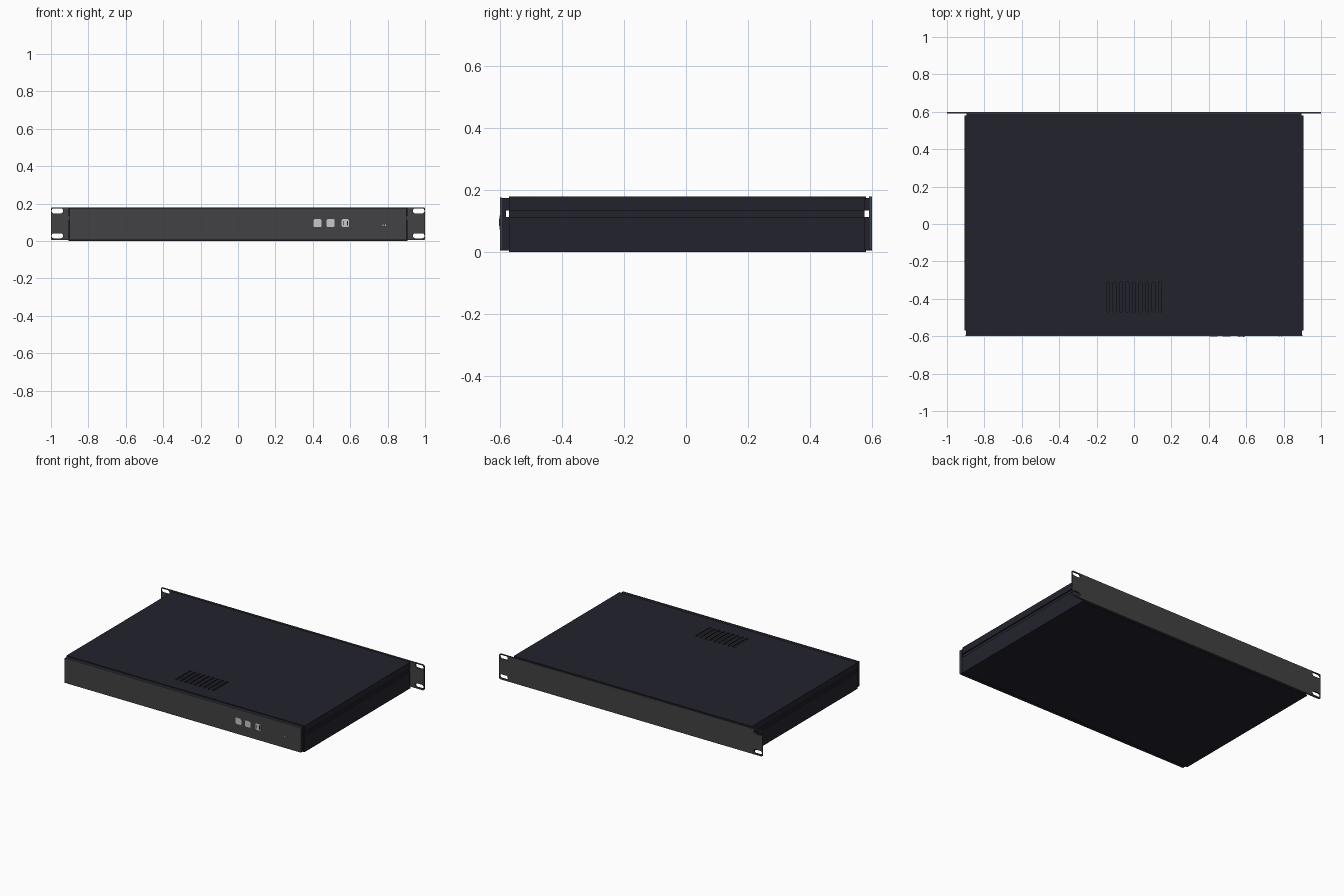
import bpy, math
from mathutils import Matrix

if "Cube" in bpy.data.objects:
    bpy.data.objects.remove(bpy.data.objects["Cube"])


def material(name, rgb):
    m = bpy.data.materials.new(name)
    m.diffuse_color = (*rgb, 1)
    m.use_nodes = True
    m.node_tree.nodes["Principled BSDF"].inputs["Base Color"].default_value = m.diffuse_color
    return m


NAVY = material("navy_sheet_metal", (0.0165, 0.0165, 0.027))
GREY = material("dark_grey_panel", (0.055, 0.055, 0.058))
LIGHT = material("light_grey_connector", (0.58, 0.58, 0.58))
BLACK = material("black_insert", (0.008, 0.008, 0.009))


def box(name, x, y, z, mat):
    """Box from (min, max) ranges on each axis."""
    bpy.ops.mesh.primitive_cube_add(size=1, location=[sum(r) / 2 for r in (x, y, z)])
    o = bpy.context.object
    o.name = name
    o.scale = [r[1] - r[0] for r in (x, y, z)]
    bpy.ops.object.transform_apply(location=False, rotation=False, scale=True)
    o.data.materials.append(mat)
    return o


def rounded(cx, cy, w, h, r, seg=4):
    """Outline of a rounded rectangle."""
    pts = []
    for k, (sx, sy) in enumerate(((1, 1), (-1, 1), (-1, -1), (1, -1))):
        for i in range(seg + 1):
            a = math.pi / 2 * (k + i / seg)
            pts.append((cx + sx * (w / 2 - r) + r * math.cos(a),
                        cy + sy * (h / 2 - r) + r * math.sin(a)))
    return pts


def sheet(name, outlines, thick, matrix, mat):
    """Flat sheet: the first outline is the edge, the others are holes."""
    cu = bpy.data.curves.new(name, 'CURVE')
    cu.dimensions = '2D'
    cu.fill_mode = 'BOTH'
    cu.extrude = thick / 2
    for pts in outlines:
        sp = cu.splines.new('POLY')
        sp.points.add(len(pts) - 1)
        for p, (u, v) in zip(sp.points, pts):
            p.co = (u, v, 0, 1)
        sp.use_cyclic_u = True
    tmp = bpy.data.objects.new(name + "_outline", cu)
    bpy.context.collection.objects.link(tmp)
    dg = bpy.context.evaluated_depsgraph_get()
    me = bpy.data.meshes.new_from_object(tmp.evaluated_get(dg))
    bpy.data.objects.remove(tmp)
    me.transform(matrix)
    me.materials.clear()
    me.materials.append(mat)
    o = bpy.data.objects.new(name, me)
    bpy.context.collection.objects.link(o)
    return o


def upright(y):
    return Matrix.Translation((0, y, 0)) @ Matrix.Rotation(math.pi / 2, 4, 'X')


# Lid with a row of vent slots, and the floor
vents = [rounded(-0.14 + 0.035 * i, -0.39, 0.016, 0.16, 0.007) for i in range(9)]
sheet("lid", [rounded(0, 0.005, 1.81, 1.15, 0.002, 1)] + vents, 0.008,
      Matrix.Translation((0, 0, 0.176)), NAVY)
box("floor", (-0.905, 0.905), (-0.57, 0.58), (0, 0.008), NAVY)

# Side walls: upper and lower skins with a shallow groove between them
for s, side in ((-1, "left"), (1, "right")):
    def xr(a, b):
        return tuple(sorted((s * a, s * b)))
    box(side + "_upper_skin", xr(0.897, 0.905), (-0.57, 0.575), (0.135, 0.172), NAVY)
    box(side + "_lower_skin", xr(0.897, 0.905), (-0.57, 0.575), (0.008, 0.112), NAVY)
    box(side + "_groove_wall", xr(0.888, 0.897), (-0.57, 0.575), (0.008, 0.172), NAVY)
    # Folded end flanges, split by a notch in line with the groove
    for part, z in (("lower", (0.01, 0.114)), ("upper", (0.135, 0.174))):
        box(f"{side}_front_flange_{part}", xr(0.89, 0.898), (-0.58, -0.565), z, NAVY)
        box(f"{side}_back_flange_{part}", xr(0.885, 0.895), (0.57, 0.592), z, NAVY)
    box(side + "_front_return", xr(0.89, 0.898), (-0.596, -0.58), (0.01, 0.174), NAVY)

# Top and bottom folds at both ends
for name, z in (("bottom", (0.006, 0.012)), ("top", (0.169, 0.175))):
    box(name + "_front_fold", (-0.898, 0.898), (-0.597, -0.56), z, NAVY)
    box(name + "_back_fold", (-0.895, 0.895), (0.57, 0.592), z, NAVY)

# Front connector panel
sheet("front_panel", [rounded(0, 0.091, 1.8, 0.17, 0.003, 2)], 0.006, upright(-0.597), GREY)

# Wide mounting plate with a pair of slots in each ear
slots = [rounded(x, z, 0.062, 0.027, 0.0134, 6) for x in (-0.966, 0.966) for z in (0.028, 0.161)]
sheet("mounting_plate", [rounded(0, 0.092, 2.0, 0.174, 0.008)] + slots, 0.01,
      upright(0.595), GREY)

# Connectors
for i, (x, w) in enumerate(((0.425, 0.044), (0.495, 0.044), (0.574, 0.04))):
    sheet(f"connector_{i + 1}", [rounded(x, 0.096, w, 0.044, 0.01)], 0.004,
          upright(-0.6), LIGHT)
for x in (0.563, 0.585):
    box("connector_slit", (x - 0.002, x + 0.002), (-0.603, -0.6), (0.084, 0.108), BLACK)

# Indicator lights
for x in (0.775, 0.788):
    box("indicator", (x - 0.003, x + 0.003), (-0.602, -0.599), (0.081, 0.087), LIGHT)
